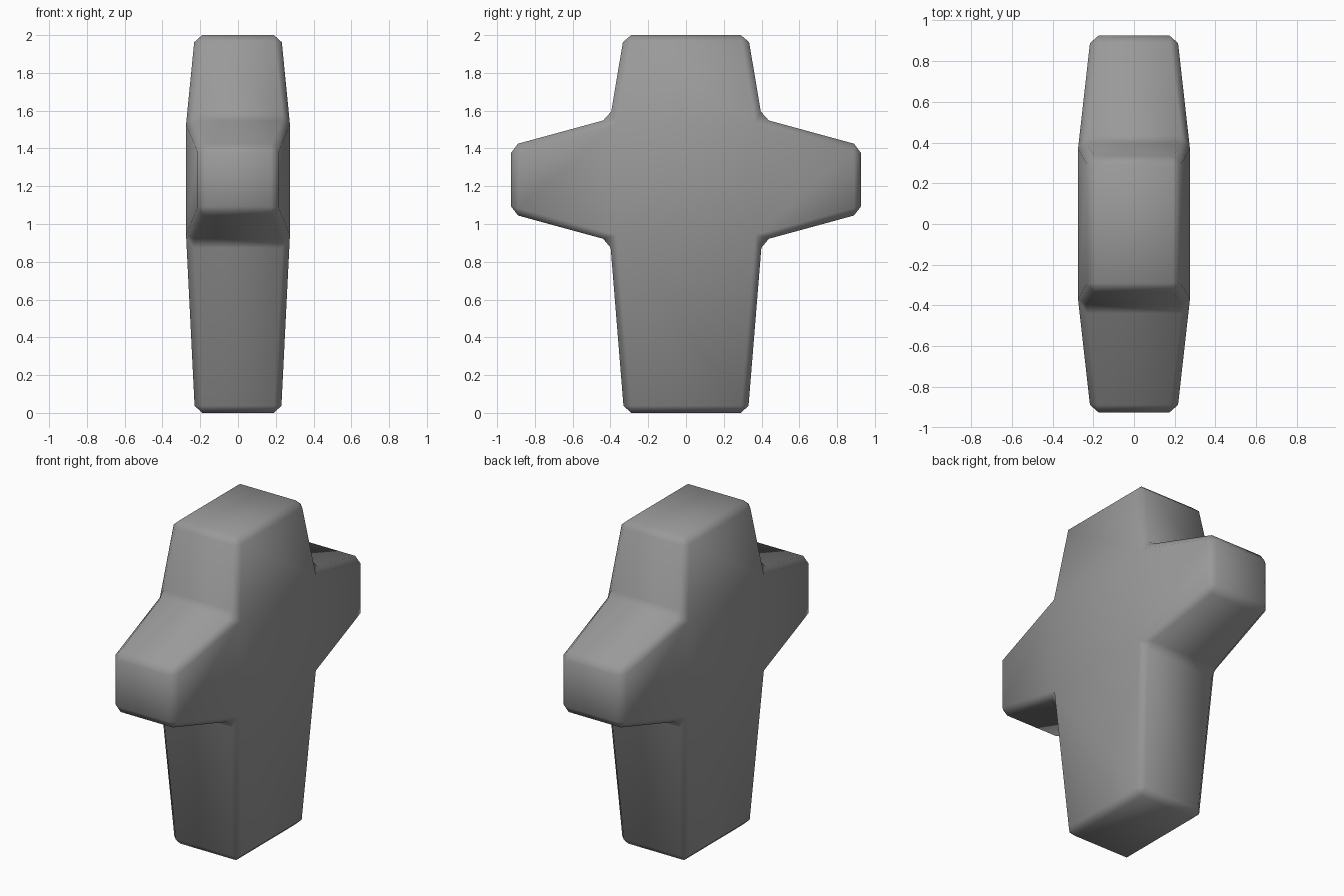
import bpy
import bmesh
from mathutils import Vector

default = bpy.data.objects.get("Cube")
if default:
    bpy.data.objects.remove(default, do_unlink=True)

# Colour
grey = bpy.data.materials.new("mid_grey")
grey.use_nodes = True
colour = (0.32, 0.32, 0.32, 1.0)
grey.diffuse_color = colour
grey.node_tree.nodes["Principled BSDF"].inputs["Base Color"].default_value = colour

# Central block
MID_Z = 1.235
bm = bmesh.new()
bmesh.ops.create_cube(bm, size=2)
for v in bm.verts:
    v.co = Vector((v.co.x * 0.275, v.co.y * 0.402, MID_Z + v.co.z * 0.323))


def extrude_arm(direction, place):
    """Extrude the block face pointing in a direction and taper its end."""
    bm.normal_update()
    face = max(bm.faces, key=lambda f: f.normal.dot(direction)
               if len(f.verts) == 4 and f.tag is False else -1)
    end = bmesh.ops.extrude_discrete_faces(bm, faces=[face])["faces"][0]
    for v in end.verts:
        sx = 1 if v.co.x > 0 else -1
        sy = 1 if v.co.y > 0 else -1
        sz = 1 if v.co.z > MID_Z else -1
        v.co = Vector(place(sx, sy, sz))
    end.tag = True


# Upright: top and foot
for end_z, normal in ((2.0, 1), (0.0, -1)):
    extrude_arm(Vector((0, 0, normal)),
                lambda sx, sy, sz: (sx * 0.228, sy * 0.328, end_z))

# Crossbar: front and back arms
for side in (-1, 1):
    extrude_arm(Vector((0, side, 0)),
                lambda sx, sy, sz: (sx * 0.212, side * 0.926, MID_Z + sz * 0.18))

bmesh.ops.recalc_face_normals(bm, faces=bm.faces)
mesh = bpy.data.meshes.new("cross_block")
bm.to_mesh(mesh)
bm.free()
mesh.materials.append(grey)
block = bpy.data.objects.new("cross_block", mesh)
bpy.context.collection.objects.link(block)

# Narrow softened edges, leaving the shallow side creases alone
bevel = block.modifiers.new("soft_edges", "BEVEL")
bevel.width = 0.038
bevel.segments = 1
bevel.limit_method = 'ANGLE'
bevel.angle_limit = 0.52

for poly in mesh.polygons:
    poly.use_smooth = True
